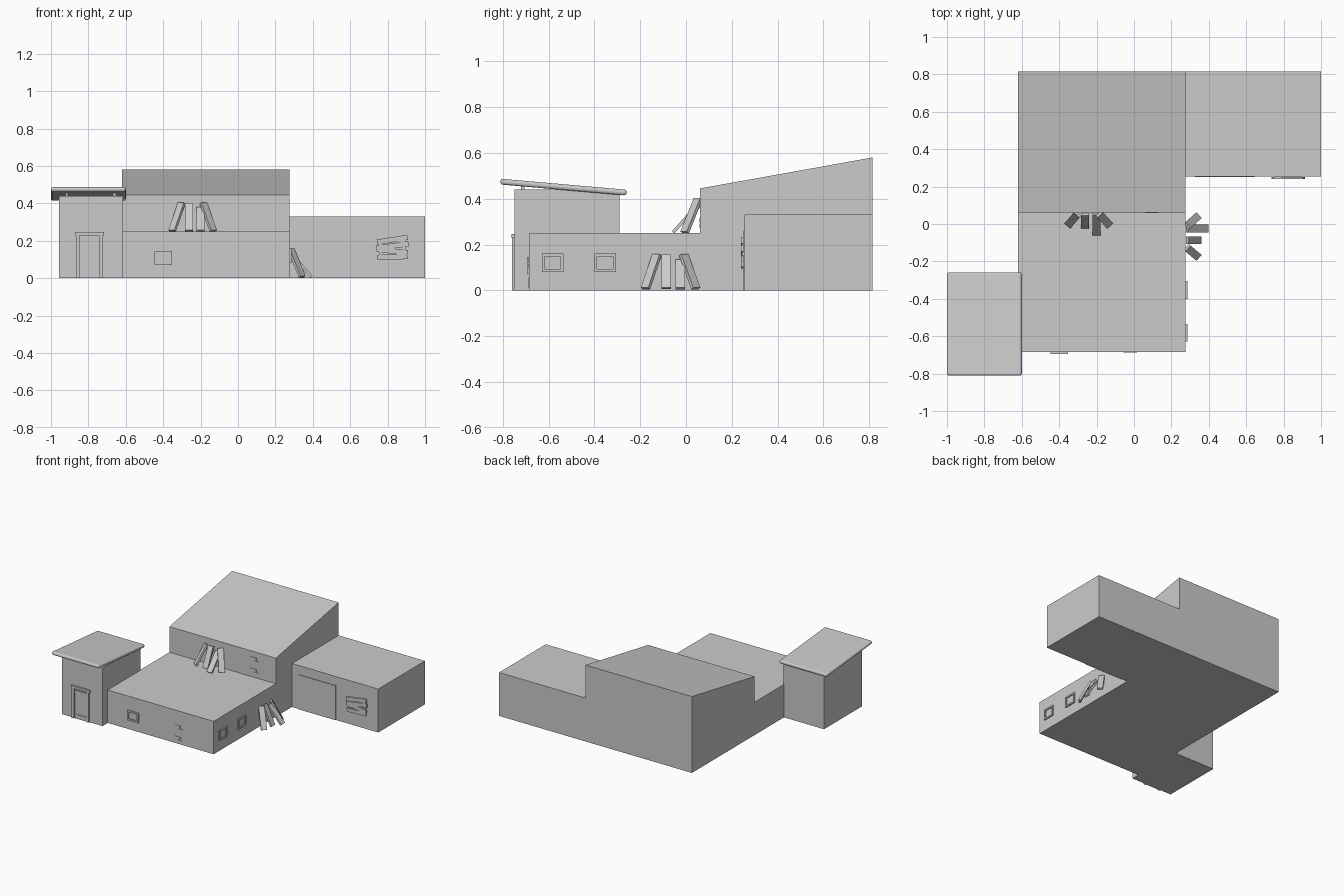
import bpy, math
from mathutils import Vector, Matrix

if "Cube" in bpy.data.objects:
    bpy.data.objects.remove(bpy.data.objects["Cube"])


def mesh_object(name, verts, faces):
    mesh = bpy.data.meshes.new(name)
    mesh.from_pydata(verts, [], faces)
    obj = bpy.data.objects.new(name, mesh)
    bpy.context.collection.objects.link(obj)
    return obj


def box(name, x, y, z, turn=0.0):
    """Box from ranges; turn rotates it about its own y axis."""
    bpy.ops.mesh.primitive_cube_add(
        size=1, location=(sum(x) / 2, sum(y) / 2, sum(z) / 2),
        rotation=(0, turn, 0))
    obj = bpy.context.object
    obj.name = name
    obj.scale = (x[1] - x[0], y[1] - y[0], z[1] - z[0])
    return obj


def prism_x(name, profile, x0, x1):
    """Extrude a (y, z) profile along x."""
    n = len(profile)
    verts = [(x0, y, z) for y, z in profile] + [(x1, y, z) for y, z in profile]
    faces = [list(range(n))[::-1], list(range(n, 2 * n))]
    faces += [(i, (i + 1) % n, n + (i + 1) % n, n + i) for i in range(n)]
    return mesh_object(name, verts, faces)


def plank(name, a, b, width=0.042, thick=0.015):
    """Board running from a to b, lying flat across its lean."""
    a, b = Vector(a), Vector(b)
    d = b - a
    along = d.normalized()
    side = Vector((0, 0, 1)).cross(along).normalized()
    rot = Matrix((side, along.cross(side), along)).transposed().to_4x4()
    bpy.ops.mesh.primitive_cube_add(size=1)
    obj = bpy.context.object
    obj.name = name
    obj.matrix_world = (Matrix.Translation((a + b) / 2) @ rot
                        @ Matrix.Diagonal((width, thick, d.length, 1)))


def window(name, origin, w, h, angle=0.0):
    """Raised square frame with a recessed pane, facing -y before turning."""
    b, d = 0.012, 0.01
    outer = [(-w / 2, -h / 2), (w / 2, -h / 2), (w / 2, h / 2), (-w / 2, h / 2)]
    inner = [(-w / 2 + b, -h / 2 + b), (w / 2 - b, -h / 2 + b),
             (w / 2 - b, h / 2 - b), (-w / 2 + b, h / 2 - b)]
    verts = ([(x, 0, z) for x, z in outer] + [(x, -d, z) for x, z in outer]
             + [(x, -d, z) for x, z in inner] + [(x, -0.002, z) for x, z in inner])
    faces = [(12, 13, 14, 15), (3, 2, 1, 0)]
    for k in (0, 4, 8):
        faces += [(k + i, k + (i + 1) % 4, k + 4 + (i + 1) % 4, k + 4 + i)
                  for i in range(4)]
    obj = mesh_object(name, verts, faces)
    obj.location = origin
    obj.rotation_euler = (0, 0, angle)


# Main hall with low front roof and sloped rear roof
prism_x("main_hall", [(-0.685, 0), (0.815, 0), (0.815, 0.58), (0.062, 0.445),
                      (0.062, 0.25), (-0.685, 0.25)], -0.62, 0.275)

# Side garage and entrance tower
box("garage", (0.275, 1.0), (0.255, 0.815), (0, 0.33))
box("entrance_tower", (-0.957, -0.615), (-0.748, -0.29), (0, 0.44))

# Tilted tower roof and the small posts propping it up
roof = box("tower_roof", (-1.0, -0.6), (-0.812, -0.258), (0.438, 0.463))
bpy.ops.object.transform_apply(location=False, rotation=False, scale=True)
roof.rotation_euler = (math.radians(-5), 0, 0)
bevel = roof.modifiers.new("rounded_rim", "BEVEL")
bevel.width = 0.011
bevel.segments = 3
for x in (-0.915, -0.66):
    box("roof_post", (x - 0.007, x + 0.007), (-0.72, -0.706), (0.43, 0.462))

# Tower door: panel, jambs, lintel
box("door_panel", (-0.845, -0.745), (-0.752, -0.74), (0, 0.215))
box("door_panel_top", (-0.845, -0.745), (-0.756, -0.74), (0.195, 0.215))
box("door_rail", (-0.845, -0.745), (-0.756, -0.74), (0.02, 0.035))
for x in (-0.866, -0.742):
    box("door_jamb", (x, x + 0.018), (-0.759, -0.74), (0, 0.228))
box("door_lintel", (-0.872, -0.717), (-0.761, -0.74), (0.228, 0.246))

# Windows on the front and right walls
window("front_window", (-0.4, -0.685, 0.108), 0.095, 0.075)
for y in (-0.582, -0.353):
    window("side_window", (0.275, y, 0.12), 0.094, 0.08, math.pi / 2)

# Thin bricks showing on the walls
for x, y, z in ((-0.02, -0.685, 0.13), (-0.02, -0.685, 0.045),
                (0.095, 0.062, 0.392), (0.095, 0.062, 0.305)):
    box("brick", (x - 0.035, x + 0.015), (y - 0.003, y + 0.005), (z - 0.01, z + 0.01))
    box("brick", (x - 0.005, x + 0.035), (y - 0.003, y + 0.005), (z - 0.034, z - 0.014))

# Garage door and boarded-up window
box("garage_door", (0.325, 0.645), (0.25, 0.26), (0, 0.262))
window("garage_window", (0.825, 0.255, 0.155), 0.14, 0.1)
for z, w, turn in ((0.205, 0.165, -9), (0.172, 0.175, -8),
                   (0.145, 0.165, 6), (0.113, 0.16, -2)):
    box("window_board", (0.825 - w / 2, 0.825 + w / 2), (0.241, 0.251),
        (z - 0.014, z + 0.014), math.radians(turn))

# Two fans of leaning planks: (bottom s, out, top s, out, top height)
FAN = [(-0.112, 0.068, -0.062, 0.009, 0.15), (-0.022, 0.078, -0.022, 0.009, 0.148),
       (0.04, 0.118, 0.04, 0.009, 0.125), (0.108, 0.068, 0.055, 0.009, 0.15)]
for base, angle in (((-0.24, 0.062, 0.25), 0), ((0.275, -0.065, 0.005), math.pi / 2)):
    place = Matrix.Translation(base) @ Matrix.Rotation(angle, 4, "Z")
    for s0, o0, s1, o1, h in FAN:
        plank("leaning_plank", place @ Vector((s0, -o0, 0.003)),
              place @ Vector((s1, -o1, h)))
